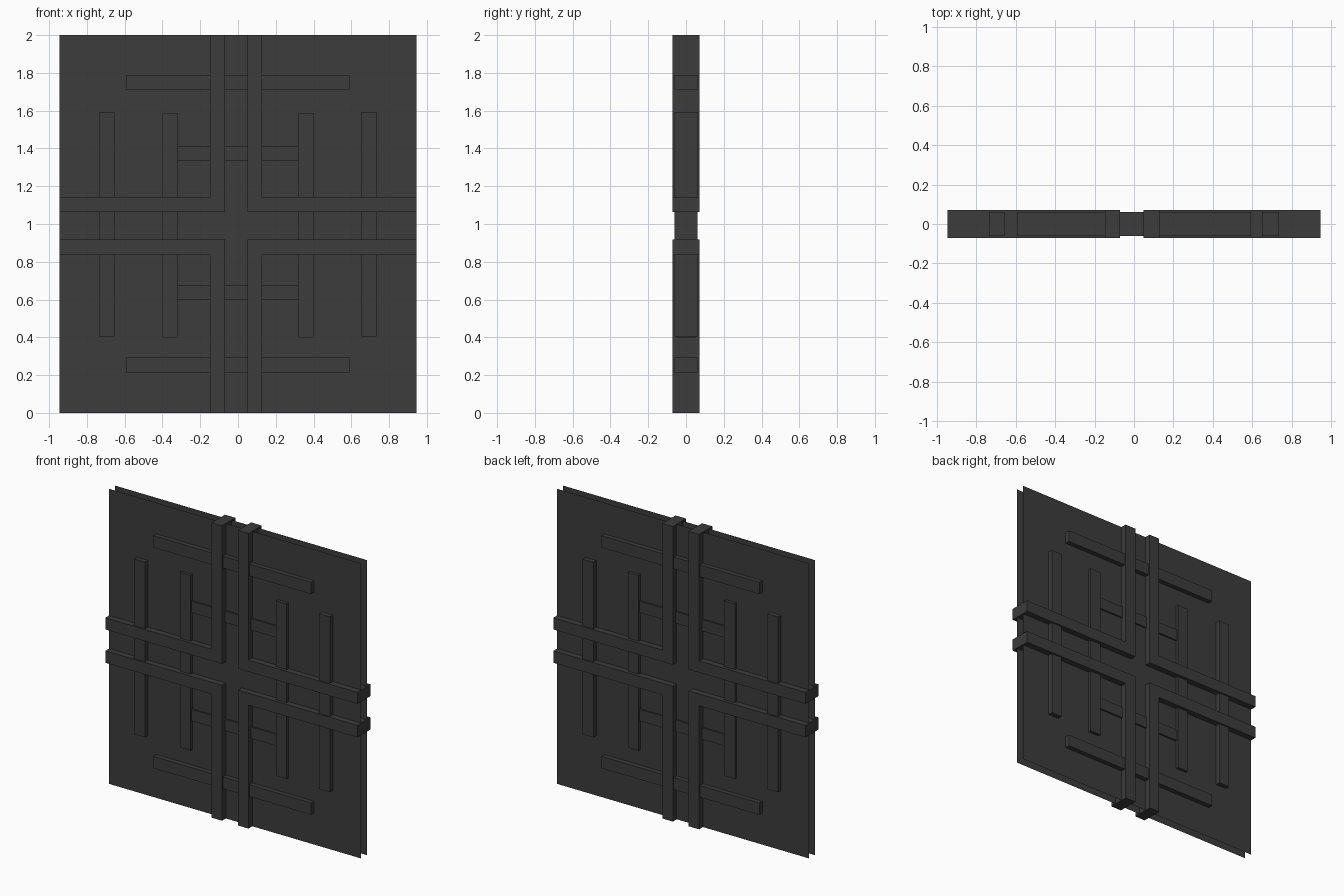
import bpy, bmesh

if "Cube" in bpy.data.objects:
    bpy.data.objects.remove(bpy.data.objects["Cube"])

mat = bpy.data.materials.new("dark_metal")
mat.diffuse_color = (0.045, 0.045, 0.045, 1)
mat.use_nodes = True
mat.node_tree.nodes["Principled BSDF"].inputs["Base Color"].default_value = mat.diffuse_color


def finish(name, bm):
    bmesh.ops.recalc_face_normals(bm, faces=bm.faces)
    me = bpy.data.meshes.new(name)
    bm.to_mesh(me)
    bm.free()
    me.materials.append(mat)
    bpy.context.collection.objects.link(bpy.data.objects.new(name, me))


def prism(name, outline, half):
    """Extrude an x/z outline through the panel from y=-half to y=half."""
    bm = bmesh.new()
    face = bm.faces.new([bm.verts.new((x, -half, z)) for x, z in outline])
    ext = bmesh.ops.extrude_face_region(bm, geom=[face], use_keep_orig=True)
    moved = [v for v in ext["geom"] if isinstance(v, bmesh.types.BMVert)]
    bmesh.ops.translate(bm, vec=(0, 2 * half, 0), verts=moved)
    finish(name, bm)


def bar(name, x0, x1, z0, z1, half):
    prism(name, [(x0, z0), (x1, z0), (x1, z1), (x0, z1)], half)


W = 0.945

# Two thin sheets with an open gap between them
for name, y in (("front_sheet", -0.03), ("back_sheet", 0.03)):
    bm = bmesh.new()
    bm.faces.new([bm.verts.new((x, y, z)) for x, z in ((-W, 0), (W, 0), (W, 2), (-W, 2))])
    if y > 0:
        bmesh.ops.reverse_faces(bm, faces=bm.faces)
    me = bpy.data.meshes.new(name)
    bm.to_mesh(me)
    bm.free()
    me.materials.append(mat)
    bpy.context.collection.objects.link(bpy.data.objects.new(name, me))

# Four L-shaped main ribs around the open central cross
for side, xi, xo, xe in (("left", -0.07, -0.148, -W), ("right", 0.049, 0.128, W)):
    for level, zi, zo, ze in (("lower", 0.918, 0.837, 0), ("upper", 1.063, 1.142, 2)):
        prism(f"{level}_{side}_corner_rib",
              [(xi, zi), (xe, zi), (xe, zo), (xo, zo), (xo, ze), (xi, ze)], 0.071)

# Outer and inner upright bars
for side, outer, inner in (("left", -0.695, -0.361), ("right", 0.692, 0.36)):
    bar(f"outer_upright_{side}", outer - 0.04, outer + 0.04, 0.405, 1.593, 0.062)
    bar(f"inner_upright_{side}", inner - 0.04, inner + 0.04, 0.40, 1.588, 0.05)

# Long crossbars and shallow inner crossbars
for level, z_long, z_inner in (("lower", 0.254, 0.638), ("upper", 1.75, 1.372)):
    bar(f"{level}_crossbar", -0.593, 0.591, z_long - 0.04, z_long + 0.04, 0.062)
    bar(f"{level}_inner_crossbar", -0.32, 0.32, z_inner - 0.039, z_inner + 0.039, 0.041)
